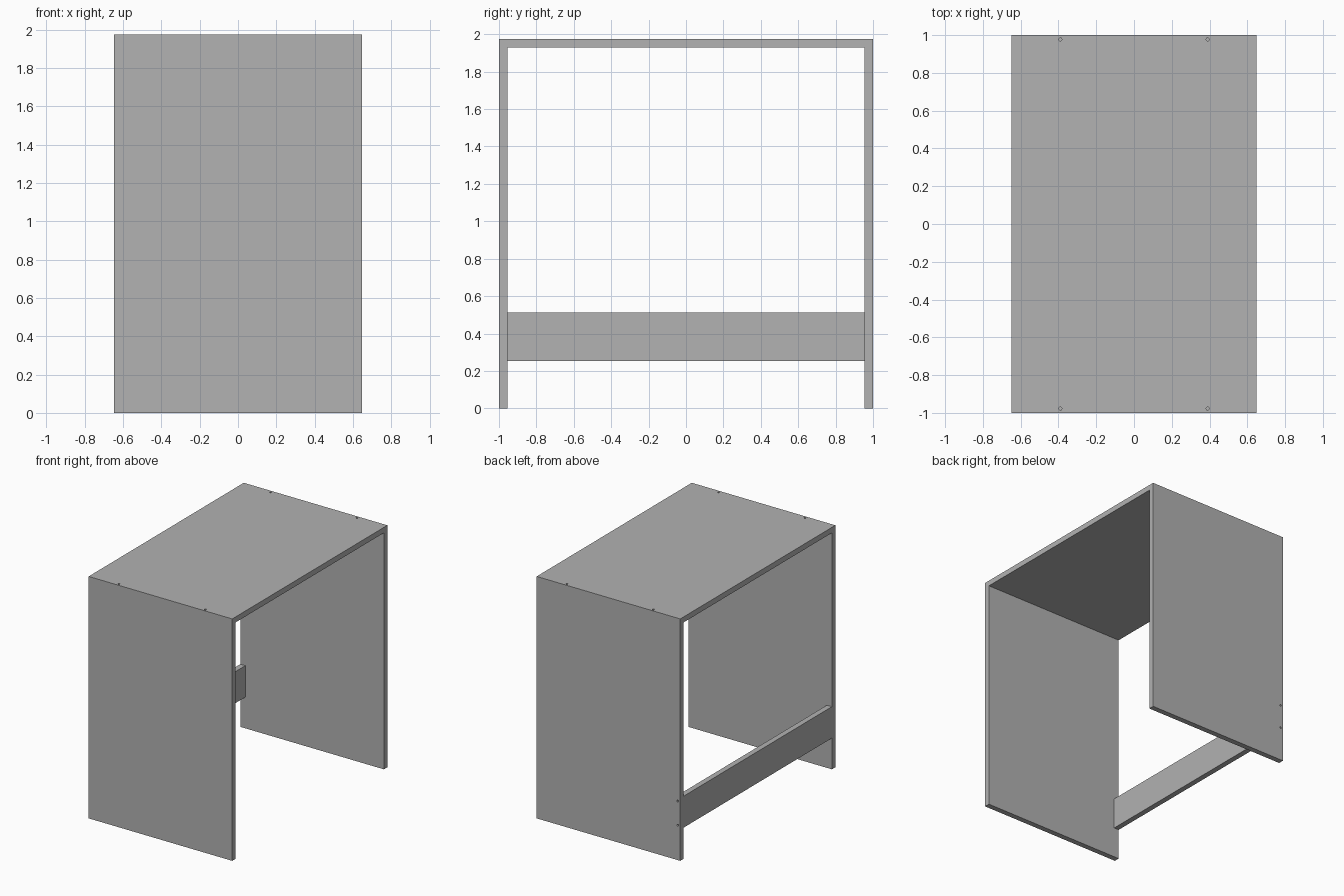
import bpy
import math
from mathutils import Vector

cube = bpy.data.objects.get("Cube")
if cube:
    bpy.data.objects.remove(cube, do_unlink=True)

# Overall sizes
W, D, H = 1.296, 2.0, 1.974      # width (x), depth (y), height (z)
T = 0.045                        # board thickness
RAIL_LOW, RAIL_HIGH = 0.254, 0.511
HOLE_R = 0.008

grey = bpy.data.materials.new("board grey")
grey.use_nodes = True
colour = (0.445, 0.445, 0.445, 1)
grey.diffuse_color = colour
grey.node_tree.nodes["Principled BSDF"].inputs["Base Color"].default_value = colour


def board(name, low, high):
    """Box spanning two opposite corners."""
    low, high = Vector(low), Vector(high)
    bpy.ops.mesh.primitive_cube_add(size=1, location=(low + high) / 2)
    ob = bpy.context.object
    ob.name = name
    ob.scale = high - low
    bpy.ops.object.transform_apply(location=False, rotation=False, scale=True)
    ob.data.materials.append(grey)
    return ob


def drill(ob, points, rotation=(0, 0, 0)):
    """Cut screw holes through a board."""
    for p in points:
        bpy.ops.mesh.primitive_cylinder_add(
            vertices=16, radius=HOLE_R, depth=T * 1.2, location=p, rotation=rotation)
        cutter = bpy.context.object
        cutter.name = ob.name + "_hole_cutter"
        cutter.data.materials.append(grey)
        cutter.hide_render = True
        cutter.hide_set(True)
        mod = ob.modifiers.new("screw hole", 'BOOLEAN')
        mod.operation = 'DIFFERENCE'
        mod.solver = 'EXACT'
        mod.object = cutter
    # Bake the holes and drop the cutters
    bpy.ops.object.select_all(action='DESELECT')
    bpy.context.view_layer.objects.active = ob
    ob.select_set(True)
    cutters = [m.object for m in ob.modifiers]
    for m in list(ob.modifiers):
        bpy.ops.object.modifier_apply(modifier=m.name)
    for c in cutters:
        bpy.data.objects.remove(c, do_unlink=True)


# Top board lying over both side boards
top = board("top_board", (-W / 2, -D / 2, H - T), (W / 2, D / 2, H))
drill(top, [(x, y, H - T / 2) for x in (-0.39, 0.39)
            for y in (-D / 2 + T / 2, D / 2 - T / 2)])

# Upright boards
front = board("front_board", (-W / 2, -D / 2, 0), (W / 2, -D / 2 + T, H - T))
back = board("back_board", (-W / 2, D / 2 - T, 0), (W / 2, D / 2, H - T))
drill(back, [(-W / 2 + T / 2, D / 2 - T / 2, z)
             for z in (RAIL_LOW + 0.03, RAIL_HIGH - 0.03)], (math.pi / 2, 0, 0))

# Low rail joining the uprights, flush with one edge
board("low_rail", (-W / 2, -D / 2 + T, RAIL_LOW), (-W / 2 + T, D / 2 - T, RAIL_HIGH))
